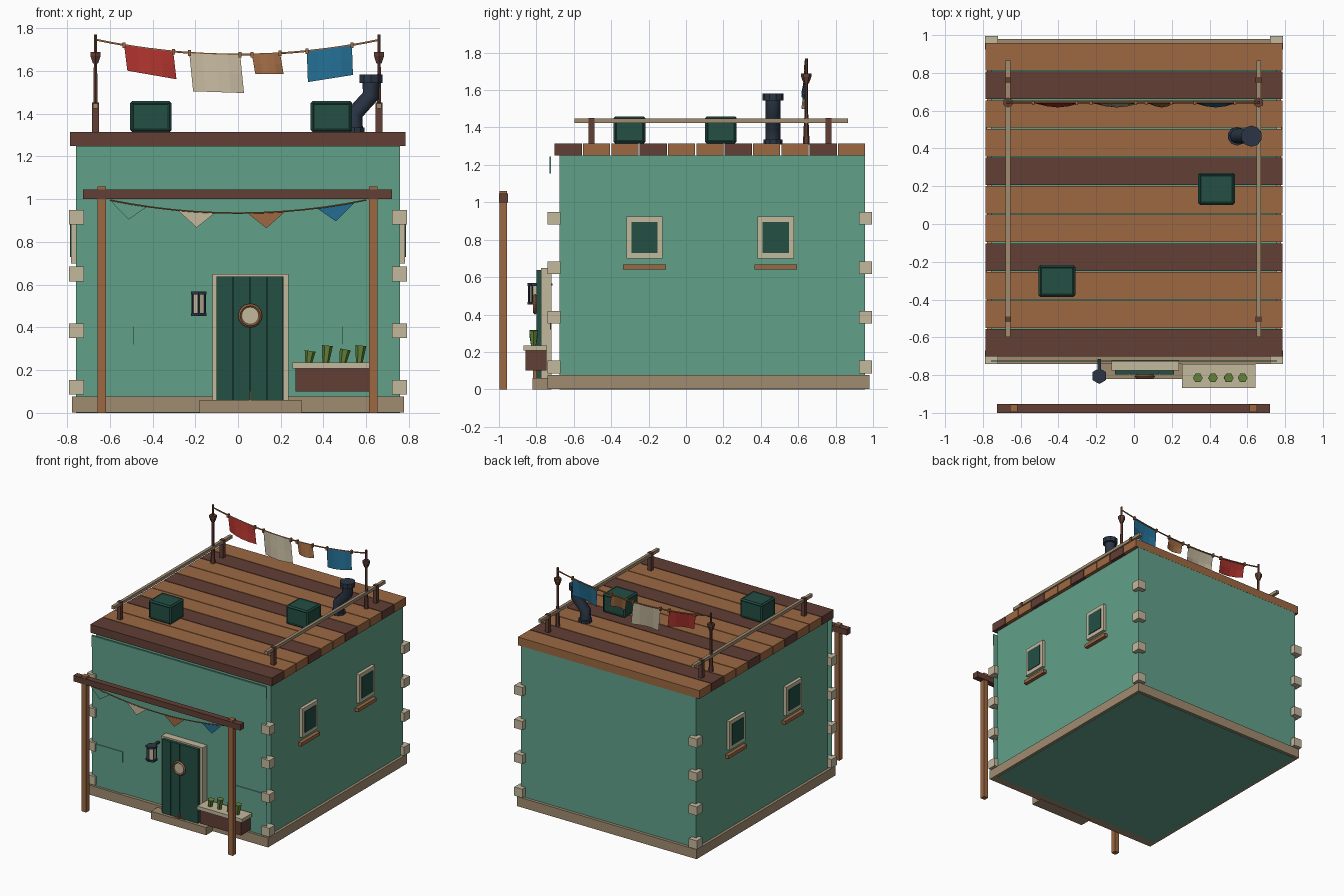
import bpy, bmesh, math
from mathutils import Vector

cube = bpy.data.objects.get("Cube")
if cube:
    bpy.data.objects.remove(cube, do_unlink=True)


def material(name, rgb):
    lin = [(c / 255 / 12.92 if c < 10 else ((c / 255 + 0.055) / 1.055) ** 2.4) for c in rgb]
    m = bpy.data.materials.new(name)
    m.use_nodes = True
    m.diffuse_color = (*lin, 1)
    m.node_tree.nodes["Principled BSDF"].inputs["Base Color"].default_value = (*lin, 1)
    return m


WALL = material("teal_plaster", (98, 160, 138))
WOOD = material("light_wood", (156, 104, 66))
DARK = material("dark_wood", (98, 63, 53))
CREAM = material("cream_stone", (196, 184, 158))
STONE = material("tan_stone", (160, 140, 112))
GREEN = material("dark_green", (35, 78, 68))
RED = material("red_cloth", (172, 50, 45))
BLUE = material("blue_cloth", (35, 108, 145))
IRON = material("slate_iron", (42, 53, 68))
LEAF = material("leaf_green", (100, 132, 58))


def finish(name, bm, mat):
    me = bpy.data.meshes.new(name)
    bm.to_mesh(me)
    bm.free()
    me.materials.append(mat)
    ob = bpy.data.objects.new(name, me)
    bpy.context.collection.objects.link(ob)
    return ob


def box(name, mat, x, y, z, bevel=0):
    """Box from (min, max) ranges."""
    bm = bmesh.new()
    bmesh.ops.create_cube(bm, size=1)
    for v in bm.verts:
        v.co = [r[0] + (c + 0.5) * (r[1] - r[0]) for c, r in zip(v.co, (x, y, z))]
    if bevel:
        bmesh.ops.bevel(bm, geom=bm.edges[:], offset=bevel, segments=1, affect='EDGES')
    return finish(name, bm, mat)


def rod(name, mat, a, b, r1, r2=None, sides=6):
    """Straight prism or taper from a to b."""
    a, b = Vector(a), Vector(b)
    bm = bmesh.new()
    bmesh.ops.create_cone(bm, cap_ends=True, segments=sides, radius1=r1,
                          radius2=r1 if r2 is None else r2, depth=(b - a).length)
    turn = (b - a).to_track_quat('Z', 'Y').to_matrix()
    for v in bm.verts:
        v.co = turn @ v.co + (a + b) / 2
    return finish(name, bm, mat)


def sheet(name, mat, points):
    """Single flat face."""
    bm = bmesh.new()
    bm.faces.new([bm.verts.new(p) for p in points])
    return finish(name, bm, mat)


def tube(name, mat, points, radius, res=1):
    cu = bpy.data.curves.new(name, 'CURVE')
    cu.dimensions = '3D'
    cu.bevel_depth = radius
    cu.bevel_resolution = res
    cu.use_fill_caps = True
    sp = cu.splines.new('POLY')
    sp.points.add(len(points) - 1)
    for p, co in zip(sp.points, points):
        p.co = (*co, 1)
    cu.materials.append(mat)
    ob = bpy.data.objects.new(name, cu)
    bpy.context.collection.objects.link(ob)
    return ob


# Plinth, walls and front step
box("plinth", STONE, (-.778, .778), (-.74, .98), (.002, .076))
box("walls", WALL, (-.757, .757), (-.675, .957), (0, 1.25))
box("front_step", STONE, (-.18, .298), (-.82, -.72), (0, .06))

# Facade with a shallow arched recess
RADIUS = 1.06
arch = [(x, 1 - RADIUS + math.sqrt(RADIUS ** 2 - x * x)) for x in [-.49 + .98 * i / 16 for i in range(17)]]
outline = [(-.757, .07), (-.49, .07)] + arch + [(.49, .07), (.757, .07), (.757, 1.25), (-.757, 1.25)]
sheet("facade_surround", WALL, [(x, -.722, z) for x, z in outline])
sheet("facade_recess", WALL, [(-.5, -.715, .07), (.5, -.715, .07), (.5, -.715, 1.02), (-.5, -.715, 1.02)])
box("facade_top_band", WALL, (-.757, .757), (-.729, -.722), (1.155, 1.245))
for side in (-1, 1):
    box("facade_low_band", WALL, sorted((side * .757, side * .49)), (-.727, -.722), (.32, .405))

# Corner stones
for side in (-1, 1):
    for y in (-.74, .925):
        for z in (.12, .385, .65, .915):
            box("corner_stone", CREAM, sorted((side * .72, side * .79)), (y, y + .07), (z - .034, z + .034))

# Roof planks, every third one dark
for i in range(11):
    y = -.702 + i * .1515
    box("roof_plank", DARK if i % 3 == 0 else WOOD, (-.787, .785), (y, y + .145), (1.25, 1.314))

# Side windows
for side in (-1, 1):
    for y in (-.222, .48):
        def out(a, b):
            return sorted((side * a, side * b))
        for e in (-1, 1):
            box("window_jamb", CREAM, out(.75, .782), sorted((y + e * .068, y + e * .097)), (.7, .925))
        for z in (.7, .895):
            box("window_rail", CREAM, out(.75, .782), (y - .068, y + .068), (z, z + .03))
        box("window_pane", GREEN, out(.75, .787), (y - .07, y + .07), (.73, .895))
        box("window_sill", WOOD, out(.75, .785), (y - .114, y + .114), (.64, .667))

# Door made of boards, with a round window
box("door_frame", CREAM, (-.12, .237), (-.775, -.72), (.06, .65))
for i in range(4):
    x = -.1 + i * .0782
    box("door_board", GREEN, (x, x + .0762), (-.798, -.77), (.06, .638))
box("door_backing", GREEN, (-.1, .212), (-.79, -.77), (.06, .638))
DX, DZ = .057, .455
rod("door_window_glass", CREAM, (DX, -.795, DZ), (DX, -.81, DZ), .047, sides=16)
bpy.ops.mesh.primitive_torus_add(major_segments=16, minor_segments=4, major_radius=.047, minor_radius=.009,
                                 location=(DX, -.808, DZ), rotation=(math.pi / 2, 0, 0))
ring = bpy.context.object
ring.name = "door_window_ring"
ring.data.materials.append(WOOD)
box("door_window_bar", WOOD, (DX - .045, DX + .045), (-.818, -.8), (DX - .004, DX + .004))
box("door_window_post", WOOD, (DX - .004, DX + .004), (-.818, -.8), (DX - .045, DX + .045))

# Wall lantern
LX, LY = -.184, -.805
rod("lantern_glass", CREAM, (LX, LY, .465), (LX, LY, .56), .031)
for z in (.453, .553):
    rod("lantern_cap", IRON, (LX, LY, z), (LX, LY, z + .015), .042)
for i in range(6):
    a = math.pi / 3 * i + math.pi / 6 * 3
    x, y = LX + .034 * math.cos(a), LY + .034 * math.sin(a)
    rod("lantern_bar", IRON, (x, y, .46), (x, y, .56), .005, sides=4)
box("lantern_bracket", IRON, (LX - .01, LX + .01), (LY, -.715), (.555, .567))

# Planter
box("planter_box", DARK, (.27, .628), (-.858, -.745), (.1, .21))
box("planter_rim", CREAM, (.255, .642), (-.868, -.742), (.207, .235))
for x, h, lean in ((.33, .29, .008), (.41, .315, .008), (.49, .297, .012), (.567, .315, .008)):
    rod("plant", LEAF, (x, -.815, .23), (x + lean, -.815, h), .015, .026)

# Porch posts, beam and bunting
for x in (-.637, .632):
    box("porch_post", WOOD, (x - .02, x + .02), (-.996, -.956), (0, 1.06))
box("porch_beam", DARK, (-.725, .72), (-1, -.952), (1.0, 1.046))


def bunting_z(x):
    return .935 + .17 * x * x


tube("bunting_cord", WOOD, [(x / 10, -.975, bunting_z(x / 10)) for x in range(-6, 7)], .004)
for x, mat in ((-.512, WALL), (-.194, CREAM), (.133, WOOD), (.458, BLUE)):
    l, r = x - .089, x + .089
    sheet("bunting_flag", mat, [(l, -.977, bunting_z(l)), (x, -.977, bunting_z(x) - .074),
                                (r, -.977, bunting_z(r)), (x, -.977, bunting_z(x))])

# Roof rails
for x in (-.667, .66):
    box("roof_rail", STONE, (x - .012, x + .012), (-.597, .866), (1.425, 1.449))
    for y in (-.505, .762):
        box("rail_post", DARK, (x - .016, x + .016), (y - .015, y + .015), (1.31, 1.452))

# Roof crates with recessed panels
for x, y in ((-.408, -.302), (.437, .186)):
    crate = box("roof_crate", GREEN, (x - .097, x + .097), (y - .085, y + .085), (1.314, 1.46), .01)
    bm = bmesh.new()
    bm.from_mesh(crate.data)
    big = [f for f in bm.faces if f.calc_area() > .01]
    bmesh.ops.inset_individual(bm, faces=big, thickness=.008, depth=-.004)
    bm.to_mesh(crate.data)
    bm.free()

# Bent stovepipe
tube("stovepipe", IRON, [(.545, .465, 1.31), (.545, .465, 1.4), (.622, .465, 1.485), (.622, .465, 1.55)], .04, 2)
rod("stovepipe_cap", IRON, (.622, .465, 1.545), (.622, .465, 1.583), .056, sides=10)
rod("stovepipe_collar", IRON, (.545, .465, 1.31), (.545, .465, 1.335), .05, sides=10)

# Clothesline poles, line and washing
LINE_Y = .643


def line_z(x):
    return 1.677 + .157 * x * x


for x in (-.667, .66):
    rod("line_pole", DARK, (x, LINE_Y, 1.31), (x, LINE_Y, 1.77), .012, .008)
    rod("pole_foot", DARK, (x, LINE_Y, 1.31), (x, LINE_Y, 1.44), .018, .012)
    rod("pole_cup", DARK, (x, LINE_Y, 1.635), (x, LINE_Y, 1.67), .014, .027)
    rod("pole_cup_rim", DARK, (x, LINE_Y, 1.67), (x, LINE_Y, 1.688), .027)
tube("washing_line", WOOD, [(x / 12, LINE_Y, line_z(x / 12)) for x in range(-8, 9)], .005)

for name, mat, l, r, drop_l, drop_r, slip in (("red", RED, -.533, -.303, .12, .13, .015),
                                              ("cream", CREAM, -.228, .01, .18, .18, .018),
                                              ("brown", WOOD, .065, .197, .092, .096, .016),
                                              ("blue", BLUE, .322, .533, .145, .14, .005)):
    bm = bmesh.new()
    rows = []
    for v in (0, .5, 1):
        row = []
        for i in range(5):
            u = i / 4
            x = l + (r - l) * u
            z = line_z(l) * (1 - u) + line_z(r) * u - v * (drop_l * (1 - u) + drop_r * u)
            sway = -.004 - .022 * v * math.sin(math.pi * u)
            row.append(bm.verts.new((x + slip * v, LINE_Y + sway, z)))
        rows.append(row)
    for a, b in zip(rows, rows[1:]):
        for i in range(4):
            bm.faces.new((a[i], b[i], b[i + 1], a[i + 1]))
    finish(name + "_washing", bm, mat)
    for x in (l, r):
        z = line_z(x)
        box("clothes_peg", WOOD, (x - .007, x + .007), (LINE_Y - .012, LINE_Y + .008), (z - .014, z + .012))
